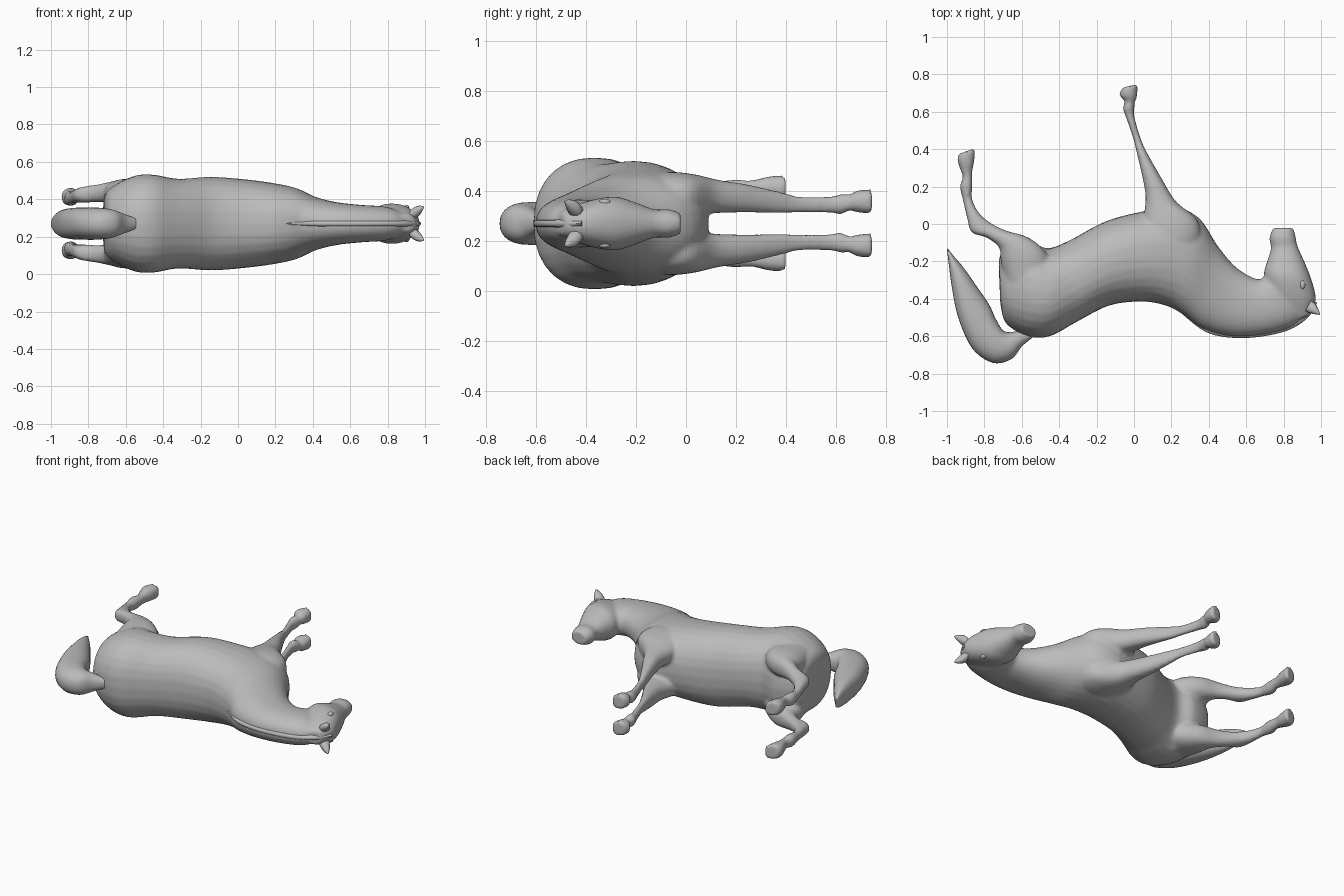
import bpy, bmesh, math
from mathutils import Vector

cube = bpy.data.objects.get("Cube")
if cube:
    bpy.data.objects.remove(cube, do_unlink=True)

MID = 0.27  # height of the horse's symmetry plane (it lies on its side)

grey = bpy.data.materials.new("plain grey")
grey.diffuse_color = (0.5, 0.5, 0.5, 1)
grey.use_nodes = True
bsdf = grey.node_tree.nodes["Principled BSDF"]
bsdf.inputs["Base Color"].default_value = (0.5, 0.5, 0.5, 1)
bsdf.inputs["Roughness"].default_value = 0.8


def catmull(p0, p1, p2, p3, t):
    return [0.5 * (2 * b + (c - a) * t + (2 * a - 5 * b + 4 * c - d) * t * t
                   + (3 * b - a - 3 * c + d) * t ** 3)
            for a, b, c, d in zip(p0, p1, p2, p3)]


def loft(bm, stations, side=1, steps=5, sides=28, power=0.9):
    """Skin rounded rings; station = back x, y, front x, y, z offset, half z width."""
    n = len(stations)
    rows = []
    for i in range(n - 1):
        quad = [stations[max(0, min(n - 1, i + k))] for k in (-1, 0, 1, 2)]
        rows += [catmull(*quad, s / steps) for s in range(steps)]
    rows.append(stations[-1])
    rings = []
    for ax, ay, bx, by, zc, hz in rows:
        ring = []
        for k in range(sides):
            a = 2 * math.pi * k / sides
            c, s = [math.copysign(abs(v) ** power, v) for v in (math.cos(a), math.sin(a))]
            ring.append(bm.verts.new(((ax + bx) / 2 + (ax - bx) / 2 * c,
                                      (ay + by) / 2 + (ay - by) / 2 * c,
                                      MID + side * (zc + hz * s))))
        rings.append(ring)
    faces = [bm.faces.new(rings[0]), bm.faces.new(rings[-1])]
    for r, q in zip(rings, rings[1:]):
        for k in range(sides):
            j = (k + 1) % sides
            faces.append(bm.faces.new((r[k], r[j], q[j], q[k])))
    bmesh.ops.recalc_face_normals(bm, faces=faces)


def finish(name, bm, angle=60):
    mesh = bpy.data.meshes.new(name)
    bm.to_mesh(mesh)
    bm.free()
    ob = bpy.data.objects.new(name, mesh)
    bpy.context.collection.objects.link(ob)
    mesh.materials.append(grey)
    bpy.ops.object.select_all(action="DESELECT")
    ob.select_set(True)
    bpy.context.view_layer.objects.active = ob
    bpy.ops.object.shade_smooth_by_angle(angle=math.radians(angle))
    return ob


# Torso and neck, from rump to poll
torso = [
    (-.715, -.42, -.722, -.25, 0, .10),
    (-.685, -.53, -.705, -.15, 0, .18),
    (-.57, -.60, -.56, -.10, 0, .252),
    (-.45, -.60, -.46, -.13, 0, .262),
    (-.30, -.52, -.34, -.085, 0, .24),
    (-.13, -.435, -.15, .015, 0, .25),
    (.05, -.415, .06, .07, 0, .235),
    (.18, -.44, .22, .09, 0, .215),
    (.27, -.49, .35, .03, 0, .19),
    (.36, -.555, .45, -.12, 0, .145),
    (.50, -.597, .55, -.235, 0, .115),
    (.66, -.595, .66, -.295, 0, .10),
    (.83, -.555, .72, -.27, 0, .092),
    (.91, -.49, .77, -.27, 0, .07),
]
# Head, from poll to muzzle
head = [
    (.945, -.485, .86, -.52, 0, .045),
    (.972, -.40, .74, -.42, 0, .085),
    (.95, -.30, .695, -.28, 0, .108),
    (.915, -.21, .712, -.20, 0, .085),
    (.875, -.12, .732, -.13, 0, .056),
    (.865, -.07, .724, -.075, 0, .058),
    (.853, -.022, .742, -.022, 0, .042),
]
front_leg = [
    (.04, -.20, .30, -.24, .10, .07),
    (.04, -.08, .35, -.10, .115, .09),
    (.05, .03, .34, .02, .115, .083),
    (.062, .14, .225, .12, .108, .066),
    (.045, .25, .15, .24, .10, .056),
    (.015, .38, .068, .385, .083, .042),
    (-.005, .46, .033, .465, .075, .032),
    (-.043, .57, .002, .575, .075, .033),
    (-.06, .62, .002, .62, .077, .04),
    (-.05, .655, .005, .655, .084, .032),
    (-.078, .69, .015, .675, .088, .043),
    (-.063, .728, .022, .75, .088, .05),
]
hind_leg = [
    (-.68, -.36, -.44, -.32, .13, .10),
    (-.712, -.20, -.46, -.17, .15, .09),
    (-.722, -.125, -.56, -.075, .165, .065),
    (-.79, -.072, -.685, -.035, .163, .048),
    (-.868, -.045, -.765, .005, .155, .043),
    (-.892, .03, -.825, .055, .148, .037),
    (-.913, .12, -.865, .13, .138, .031),
    (-.93, .20, -.865, .195, .135, .041),
    (-.915, .25, -.865, .245, .138, .034),
    (-.93, .295, -.865, .28, .14, .038),
    (-.945, .345, -.855, .33, .143, .046),
    (-.935, .375, -.848, .405, .143, .05),
]

# Body, head and legs are fused into one skin
bm = bmesh.new()
loft(bm, torso, power=0.88)
loft(bm, head)
for side in (1, -1):
    loft(bm, front_leg, side)
    loft(bm, hind_leg, side)
body = finish("horse_body", bm, 80)
remesh = body.modifiers.new("fuse", "REMESH")
remesh.mode = "VOXEL"
remesh.voxel_size = 0.011
remesh.use_smooth_shade = True
smooth = body.modifiers.new("soften", "SMOOTH")
smooth.factor = 0.5
smooth.iterations = 5

# Tail, curling from the dock to a pointed end
bm = bmesh.new()
loft(bm, [
    (-.56, -.575, -.545, -.61, 0, .03),
    (-.61, -.572, -.60, -.655, 0, .05),
    (-.69, -.575, -.655, -.722, 0, .075),
    (-.735, -.515, -.755, -.742, 0, .085),
    (-.775, -.43, -.865, -.665, 0, .086),
    (-.84, -.335, -.94, -.50, 0, .083),
    (-.91, -.235, -.975, -.33, 0, .07),
    (-.965, -.17, -.992, -.20, 0, .045),
    (-.996, -.13, -1.0, -.135, 0, .015),
])
finish("tail", bm)

# Mane, a thin ridge along the crest of the neck
bm = bmesh.new()
loft(bm, [
    (.25, -.475, .27, -.44, 0, .008),
    (.38, -.575, .40, -.52, 0, .016),
    (.52, -.608, .53, -.55, 0, .018),
    (.68, -.602, .67, -.54, 0, .018),
    (.83, -.566, .80, -.50, 0, .018),
    (.93, -.50, .89, -.44, 0, .018),
    (.98, -.42, .93, -.40, 0, .012),
], sides=10)
finish("mane", bm)

# Ears, leaning outwards
for side, label in ((1, "upper"), (-1, "lower")):
    bm = bmesh.new()
    loft(bm, [
        (.915, -.465, .945, -.41, .048, .028),
        (.938, -.475, .968, -.425, .062, .030),
        (.965, -.482, .985, -.455, .076, .020),
        (.992, -.486, .995, -.482, .088, .003),
    ], side, sides=12)
    finish(label + "_ear", bm)

    # Eye, a low bump on the side of the face
    bm = bmesh.new()
    bmesh.ops.create_uvsphere(bm, u_segments=16, v_segments=10, radius=0.02)
    for v in bm.verts:
        v.co = Vector((v.co.x * 0.8 + .90, v.co.y * 1.2 - .325, v.co.z * 0.7 + MID + side * .085))
    finish(label + "_eye", bm)
